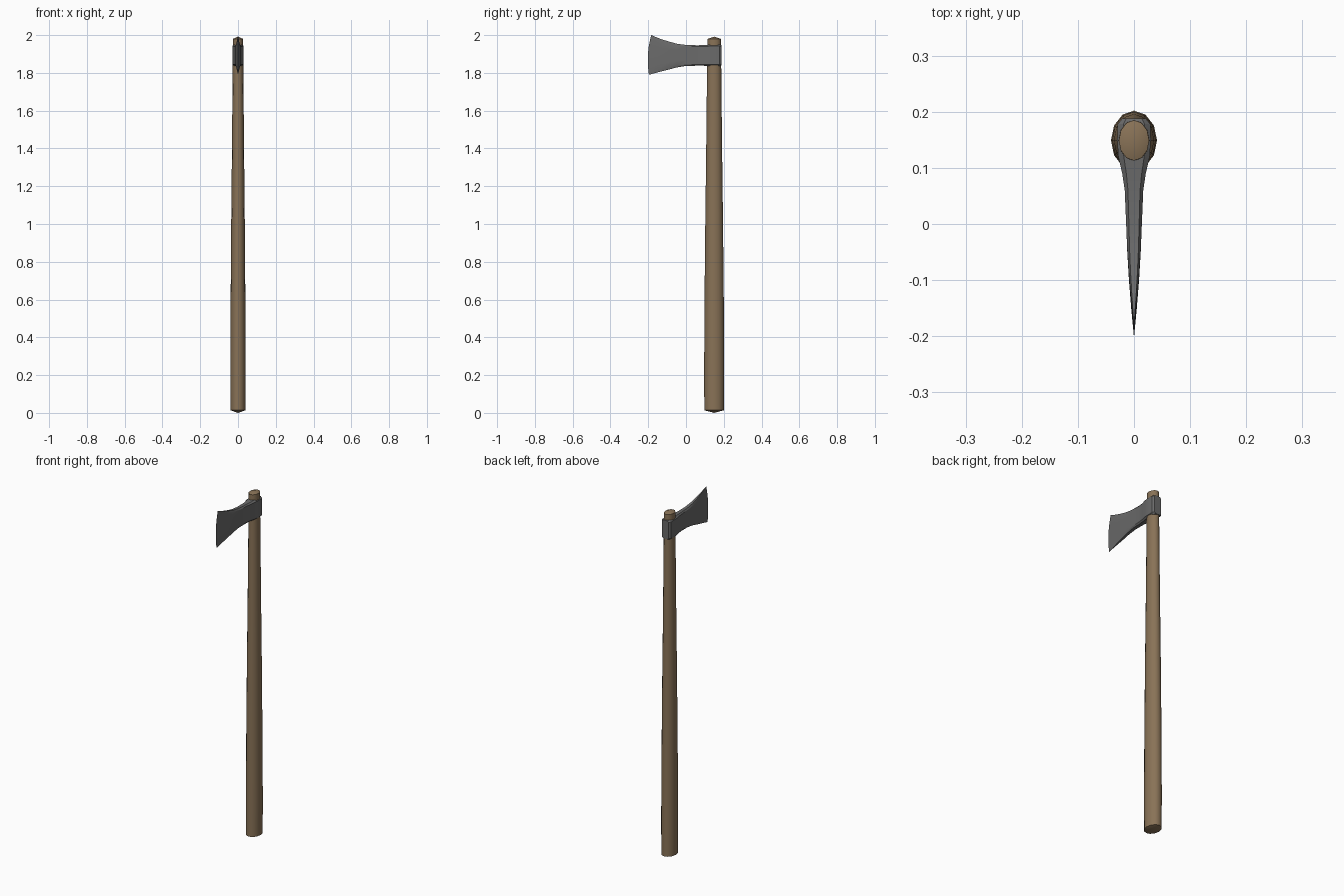
import bpy, bmesh, math

cube = bpy.data.objects.get("Cube")
if cube:
    bpy.data.objects.remove(cube, do_unlink=True)


def make_material(name, color, roughness, metallic=0.0):
    mat = bpy.data.materials.new(name)
    mat.use_nodes = True
    mat.diffuse_color = color
    shader = next(n for n in mat.node_tree.nodes if n.type == 'BSDF_PRINCIPLED')
    shader.inputs["Base Color"].default_value = color
    shader.inputs["Roughness"].default_value = roughness
    shader.inputs["Metallic"].default_value = metallic
    return mat


def loft(name, rings, mat, angle, tips=None):
    """Skin a list of closed rings; close the ends with flat caps or tip points."""
    bm = bmesh.new()
    loops = [[bm.verts.new(p) for p in ring] for ring in rings]
    n = len(loops[0])
    for a, b in zip(loops, loops[1:]):
        for i in range(n):
            j = (i + 1) % n
            bm.faces.new((a[i], a[j], b[j], b[i]))
    for k, loop in enumerate((loops[0], loops[-1])):
        if tips:
            tip = bm.verts.new(tips[k])
            for i in range(n):
                bm.faces.new((loop[i], loop[(i + 1) % n], tip))
        else:
            bm.faces.new(loop)
    bmesh.ops.remove_doubles(bm, verts=bm.verts, dist=0.0002)
    bmesh.ops.recalc_face_normals(bm, faces=bm.faces)
    mesh = bpy.data.meshes.new(name)
    bm.to_mesh(mesh)
    bm.free()
    mesh.materials.append(mat)
    obj = bpy.data.objects.new(name, mesh)
    bpy.context.collection.objects.link(obj)
    bpy.ops.object.select_all(action='DESELECT')
    obj.select_set(True)
    bpy.context.view_layer.objects.active = obj
    bpy.ops.object.shade_smooth_by_angle(angle=math.radians(angle))
    return obj


wood = make_material("brown wood", (0.25, 0.17, 0.095, 1), 0.8)
steel = make_material("grey steel", (0.145, 0.145, 0.145, 1), 0.6)

# Handle: oval, tapered pole with slightly pointed ends
HANDLE_Y = 0.149
SIDES = 12


def oval(z, rx, ry):
    return [(rx * math.sin(math.tau * i / SIDES),
             HANDLE_Y + ry * math.cos(math.tau * i / SIDES), z)
            for i in range(SIDES)]


stations = [(0.014, 0.040, 0.052), (0.2, 0.041, 0.053), (0.6, 0.039, 0.051),
            (1.0, 0.036, 0.047), (1.4, 0.032, 0.042), (1.98, 0.027, 0.036)]
loft("handle", [oval(*s) for s in stations], wood, 40,
     tips=[(0, HANDLE_Y, 0), (0, HANDLE_Y, 1.992)])

# Axe head: chamfered sections from the cutting edge back to the socket
ROWS = [-1, -0.86, -0.45, 0, 0.45, 0.86, 1]


def section(y, half, top, bottom, bow):
    def point(s, side):
        width = half * (0.65 if abs(s) == 1 else 1)
        z = (top + bottom) / 2 + s * (top - bottom) / 2
        return (side * width, y + bow * (0.012 * s * s + 0.006 * s), z)
    return [point(s, 1) for s in ROWS] + [point(s, -1) for s in reversed(ROWS)]


columns = [(-0.202, 0.0, 2.0, 1.79, 1), (-0.15, 0.005, 1.98, 1.804, 0.8),
           (-0.1, 0.009, 1.966, 1.816, 0.5), (-0.05, 0.012, 1.954, 1.829, 0.2),
           (0.0, 0.014, 1.948, 1.837, 0), (0.06, 0.0165, 1.946, 1.838, 0),
           (0.09, 0.021, 1.947, 1.838, 0), (0.12, 0.028, 1.949, 1.837, 0),
           (0.15, 0.030, 1.95, 1.836, 0), (0.178, 0.029, 1.949, 1.837, 0),
           (0.188, 0.021, 1.946, 1.84, 0)]
loft("axe_head", [section(*c) for c in columns], steel, 25)
